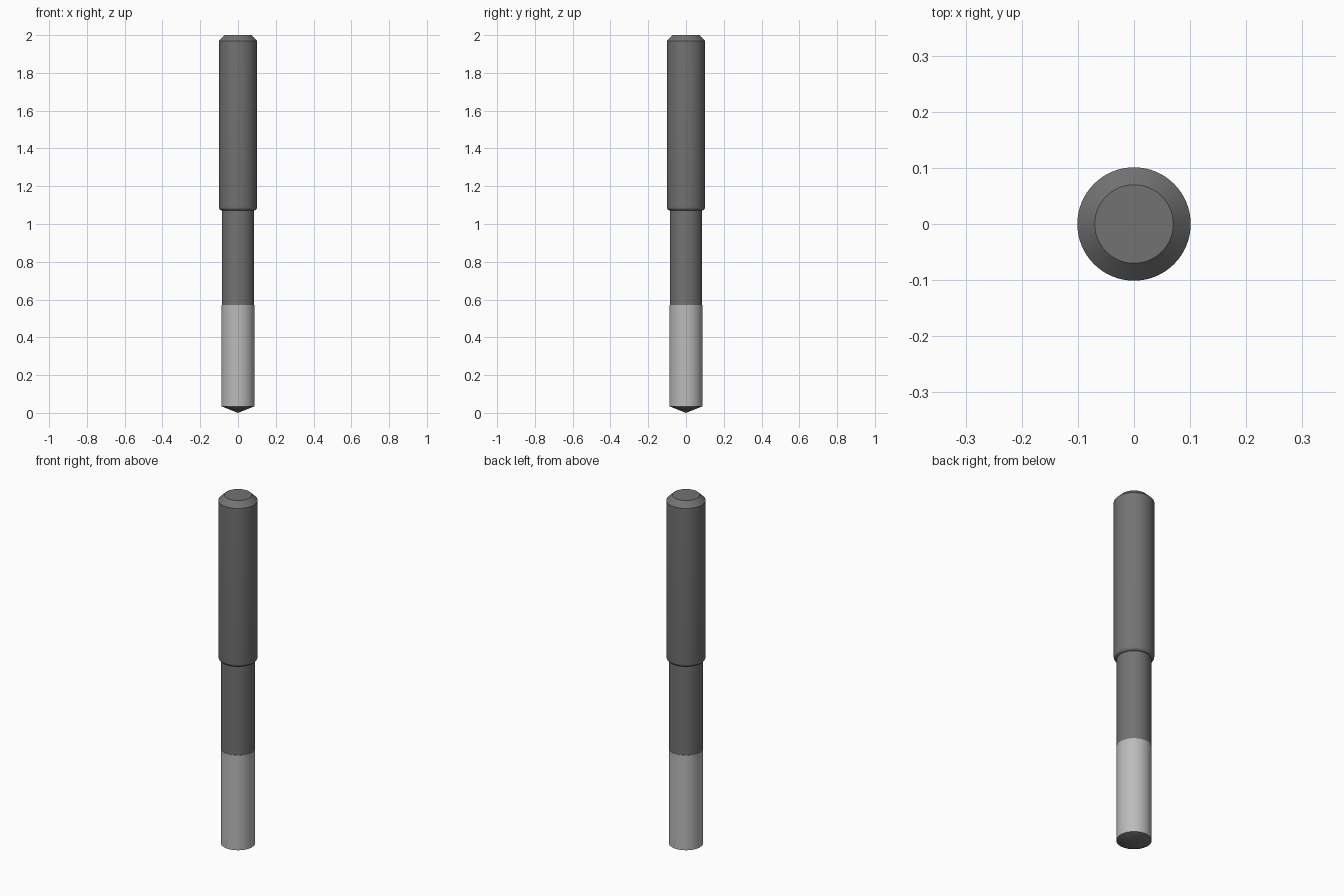
import bpy, bmesh, math

if "Cube" in bpy.data.objects:
    bpy.data.objects.remove(bpy.data.objects["Cube"])

SIDES = 64


def material(name, value):
    m = bpy.data.materials.new(name)
    m.diffuse_color = (value, value, value, 1)
    m.use_nodes = True
    m.node_tree.nodes["Principled BSDF"].inputs["Base Color"].default_value = m.diffuse_color
    return m


def lathe(name, profile, mat):
    """Revolve (radius, z) points, listed bottom to top, around z."""
    bm = bmesh.new()
    rings = []
    for r, z in profile:
        n = SIDES if r > 0 else 1
        rings.append([bm.verts.new((r * math.cos(2 * math.pi * i / SIDES),
                                    r * math.sin(2 * math.pi * i / SIDES), z))
                      for i in range(n)])
    for low, high in zip(rings, rings[1:]):
        for i in range(SIDES):
            j = (i + 1) % SIDES
            if len(low) == 1:
                bm.faces.new((low[0], high[j], high[i]))
            else:
                bm.faces.new((low[i], low[j], high[j], high[i]))
    # flat end where the profile stops at the very top
    if profile[-1][1] >= 2:
        bm.faces.new(rings[-1])
    mesh = bpy.data.meshes.new(name)
    bm.to_mesh(mesh)
    bm.free()
    mesh.materials.append(mat)
    ob = bpy.data.objects.new(name, mesh)
    bpy.context.collection.objects.link(ob)
    bpy.ops.object.select_all(action='DESELECT')
    bpy.context.view_layer.objects.active = ob
    ob.select_set(True)
    bpy.ops.object.shade_smooth_by_angle(angle=math.radians(30))


dark = material("dark_steel", 0.17)
light = material("bright_steel", 0.5)

# conical point
lathe("drill_tip", [(0, 0), (0.088, 0.035)], dark)

# bright cutting length with a tiny step back to the neck
lathe("cutting_section", [(0.088, 0.035), (0.088, 0.57), (0.086, 0.57)], light)

# neck, rounded shoulder, thicker shank and chamfered top
shoulder = [(0.086 + 0.015 * math.sin(a), 1.09 - 0.018 * math.cos(a))
            for a in (math.pi / 2 * k / 6 for k in range(7))]
lathe("neck_and_shank",
      [(0.086, 0.57)] + shoulder + [(0.101, 1.97), (0.07, 2.0)], dark)
